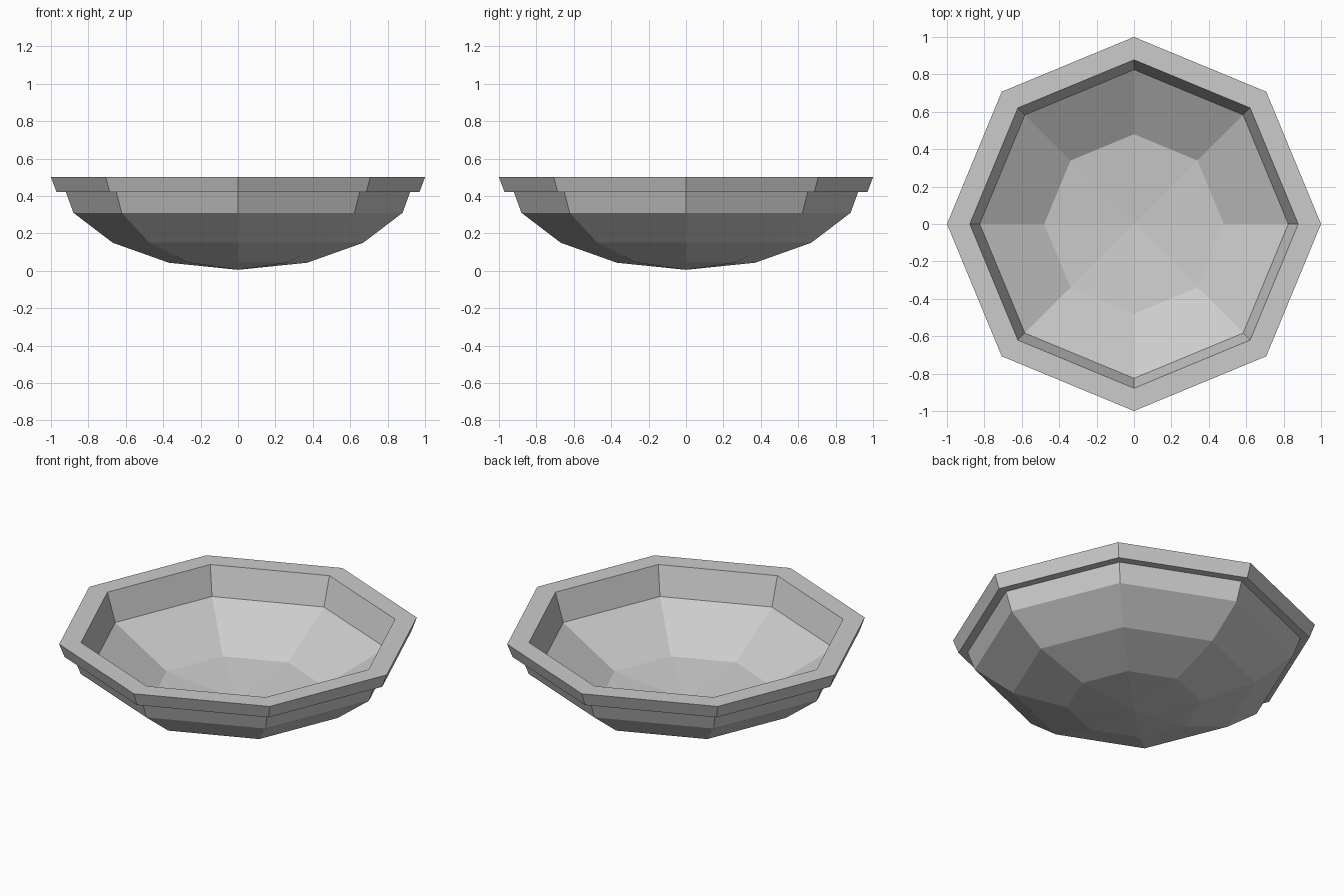
import bpy, bmesh
from math import cos, sin, pi

if "Cube" in bpy.data.objects:
    bpy.data.objects.remove(bpy.data.objects["Cube"])

SIDES = 8


def lathe(name, profile):
    """Turn an (r, z) profile around z; points with r = 0 become poles."""
    bm = bmesh.new()
    rings = []
    for r, z in profile:
        if r == 0:
            rings.append([bm.verts.new((0, 0, z))] * SIDES)
        else:
            rings.append([bm.verts.new((r * cos(2 * pi * i / SIDES),
                                        r * sin(2 * pi * i / SIDES), z))
                          for i in range(SIDES)])
    for a, b in zip(rings, rings[1:]):
        for i in range(SIDES):
            j = (i + 1) % SIDES
            corners = list(dict.fromkeys((a[i], a[j], b[j], b[i])))
            bm.faces.new(corners)
    bmesh.ops.recalc_face_normals(bm, faces=bm.faces)
    mesh = bpy.data.meshes.new(name)
    bm.to_mesh(mesh)
    bm.free()
    obj = bpy.data.objects.new(name, mesh)
    bpy.context.collection.objects.link(obj)
    return obj


# Underside, from the bottom tip up to the lip
outside = [(0, 0.005), (0.37, 0.043), (0.67, 0.15), (0.88, 0.31), (0.92, 0.42)]
# Overhanging lip with a flat top
lip = [(0.97, 0.42), (1.0, 0.5), (0.878, 0.5)]
# Hollow, back down to the centre
inside = [(0.825, 0.33), (0.48, 0.125), (0, 0.08)]

lathe("bowl", outside + lip + inside)
